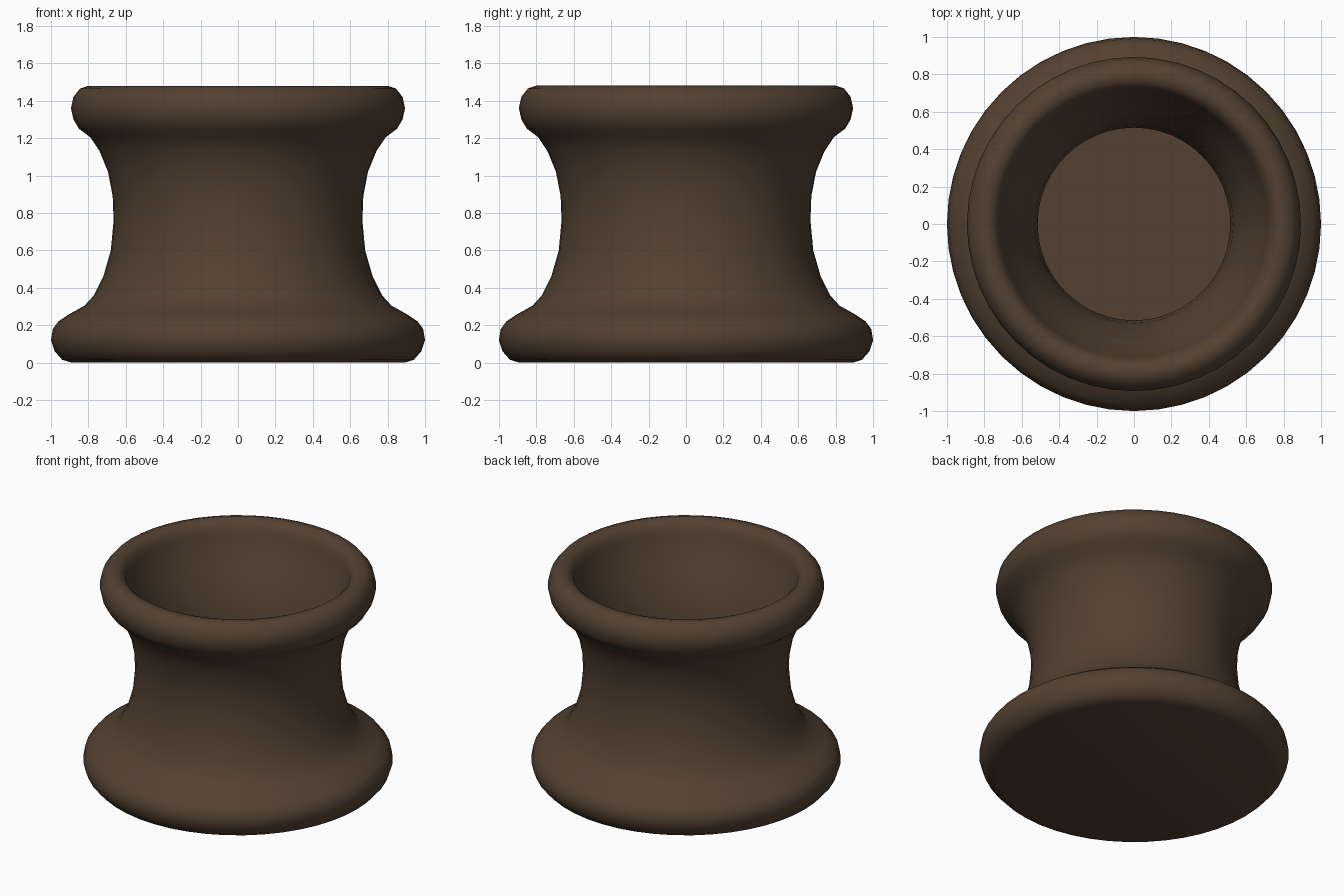
import bpy
import bmesh
import math

cube = bpy.data.objects.get("Cube")
if cube:
    bpy.data.objects.remove(cube, do_unlink=True)

SEGMENTS = 48

# Dark brown clay
clay = bpy.data.materials.new("dark_brown_clay")
clay.use_nodes = True
colour = (0.09, 0.053, 0.031, 1)
clay.diffuse_color = colour
shader = next(n for n in clay.node_tree.nodes if n.type == 'BSDF_PRINCIPLED')
shader.inputs["Base Color"].default_value = colour
shader.inputs["Roughness"].default_value = 0.8


def lathe(name, profile):
    """Spin a closed (radius, height) profile around z."""
    bm = bmesh.new()
    verts = [bm.verts.new((r, 0, z)) for r, z in profile]
    edges = [bm.edges.new(pair) for pair in zip(verts, verts[1:])]
    bmesh.ops.spin(bm, geom=verts + edges, cent=(0, 0, 0), axis=(0, 0, 1),
                   angle=math.tau, steps=SEGMENTS, use_duplicate=False)
    bmesh.ops.remove_doubles(bm, verts=bm.verts[:], dist=0.0005)
    bmesh.ops.recalc_face_normals(bm, faces=bm.faces[:])
    mesh = bpy.data.meshes.new(name)
    bm.to_mesh(mesh)
    bm.free()
    mesh.materials.append(clay)
    obj = bpy.data.objects.new(name, mesh)
    bpy.context.collection.objects.link(obj)
    return obj


# Flared foot, waisted neck and rolled lip, from the underside up
outside = [(0, 0), (0.89, 0), (0.94, 0.015), (0.98, 0.06), (1, 0.12),
           (0.99, 0.18), (0.96, 0.22), (0.9, 0.26), (0.82, 0.305),
           (0.77, 0.36), (0.72, 0.46), (0.68, 0.6), (0.665, 0.76),
           (0.67, 0.89), (0.695, 1.02), (0.74, 1.13), (0.79, 1.205),
           (0.85, 1.25), (0.88, 1.3), (0.893, 1.36), (0.88, 1.42),
           (0.845, 1.465), (0.8, 1.48)]

# Hollow inside, following the waist down to a flat floor
inside = [(0.76, 1.47), (0.73, 1.44), (0.715, 1.39), (0.69, 1.31),
          (0.63, 1.18), (0.57, 1.04), (0.53, 0.9), (0.515, 0.76),
          (0.52, 0.6), (0.54, 0.42), (0.57, 0.28), (0.58, 0.18), (0, 0.18)]

pot = lathe("waisted_pot", outside + inside)

bpy.ops.object.select_all(action='DESELECT')
pot.select_set(True)
bpy.context.view_layer.objects.active = pot
bpy.ops.object.shade_smooth_by_angle(angle=math.radians(50))
